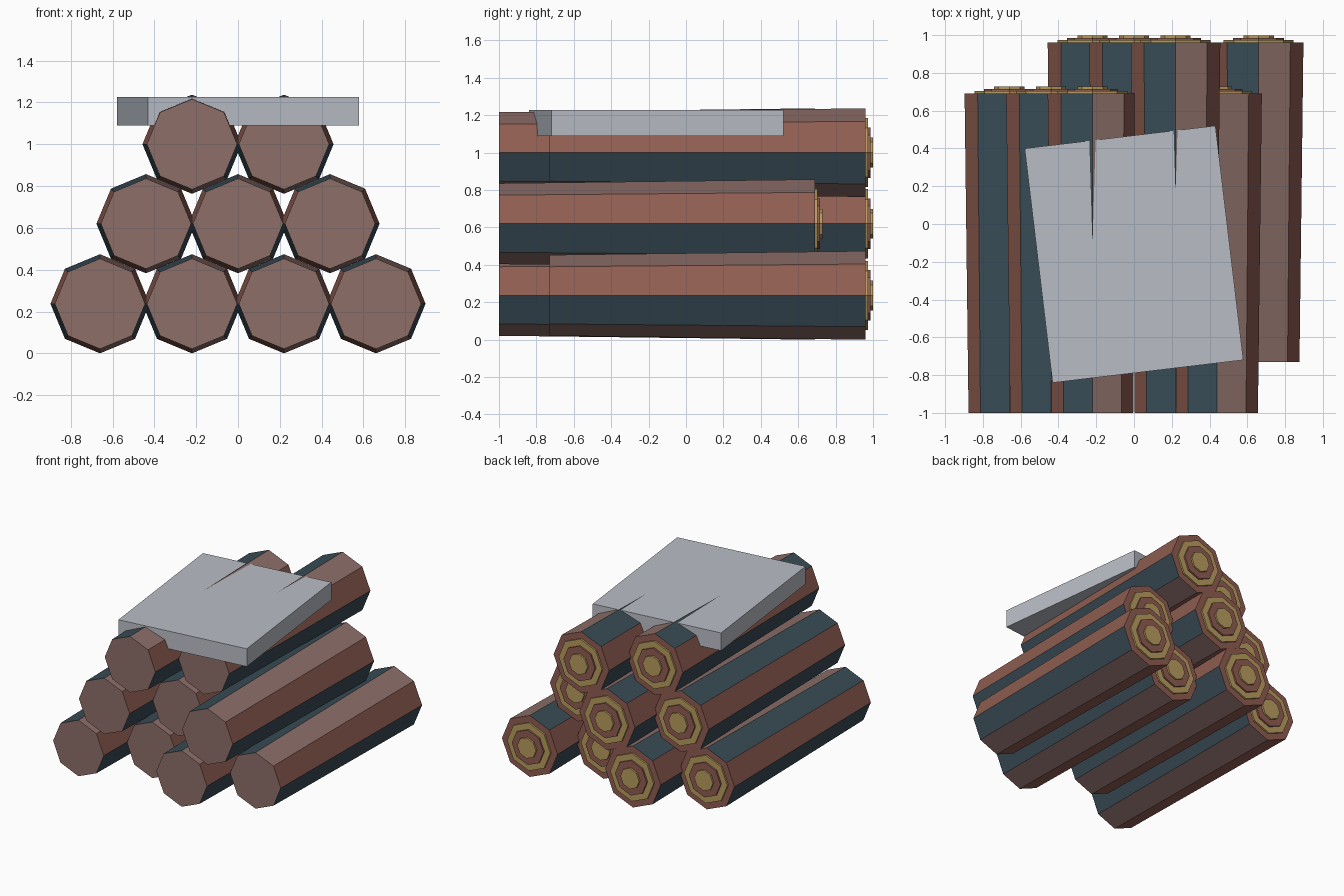
import bpy, bmesh
from math import sin, cos, pi, radians

cube = bpy.data.objects.get("Cube")
if cube:
    bpy.data.objects.remove(cube, do_unlink=True)


def make_material(name, rgb):
    """Flat material from 0-255 sRGB values."""
    lin = [((c / 255 + 0.055) / 1.055) ** 2.4 for c in rgb] + [1]
    mat = bpy.data.materials.new(name)
    mat.use_nodes = True
    mat.diffuse_color = lin
    mat.node_tree.nodes["Principled BSDF"].inputs["Base Color"].default_value = lin
    return mat


GREY_BROWN, RED_BROWN, TEAL, GOLD = range(4)
wood = [make_material("grey brown bark", (141, 111, 105)),
        make_material("red brown bark", (143, 93, 81)),
        make_material("dark teal bark", (57, 76, 86)),
        make_material("golden wood", (184, 156, 94))]
stone = make_material("grey slab", (185, 189, 197))

SIDES = 8
LENGTH = 1.69
FRONT_R, BACK_R = 0.216, 0.237
# Bark colour of each side, counter-clockwise from +x
BARK = [RED_BROWN, GREY_BROWN, TEAL, RED_BROWN,
        TEAL, RED_BROWN, GREY_BROWN, TEAL]
# Growth rings on the back end: radius, colour
RINGS = [(0.185, GOLD), (0.135, RED_BROWN), (0.08, GOLD)]
RING_STEP = 0.013


def add_prism(bm, y0, y1, r0, r1, side_colours, front, back):
    """Tapered octagonal prism along y with a colour per side."""
    def ring(y, r):
        return [bm.verts.new((r * cos(2 * pi * i / SIDES), y,
                              r * sin(2 * pi * i / SIDES))) for i in range(SIDES)]
    a, b = ring(y0, r0), ring(y1, r1)
    for i in range(SIDES):
        j = (i + 1) % SIDES
        bm.faces.new((a[i], b[i], b[j], a[j])).material_index = side_colours[i]
    bm.faces.new(a).material_index = front
    bm.faces.new(b[::-1]).material_index = back


def finish(bm, name, mats, location):
    bmesh.ops.recalc_face_normals(bm, faces=bm.faces)
    mesh = bpy.data.meshes.new(name)
    bm.to_mesh(mesh)
    bm.free()
    for m in mats:
        mesh.materials.append(m)
    obj = bpy.data.objects.new(name, mesh)
    obj.location = location
    bpy.context.collection.objects.link(obj)
    return obj


def make_log(name, x, y, z):
    bm = bmesh.new()
    add_prism(bm, 0, LENGTH, FRONT_R, BACK_R, BARK, GREY_BROWN, RED_BROWN)
    for k, (r, colour) in enumerate(RINGS):
        start = LENGTH + k * RING_STEP
        add_prism(bm, start, start + RING_STEP, r, r, [colour] * SIDES, colour, colour)
    finish(bm, name, wood, (x, y, z))


# Stacked logs, alternately pushed forward and back within each row
ROWS = [("bottom", 4, 0.237), ("middle", 3, 0.62), ("top", 2, 1.0)]
for row, count, z in ROWS:
    for i in range(count):
        x = (i - (count - 1) / 2) * 0.44
        make_log(f"{row}_log_{i + 1}", x, -0.73 if i % 2 else -1.0, z)

# Slab resting askew on the top logs
bm = bmesh.new()
bmesh.ops.create_cube(bm, size=1)
bmesh.ops.scale(bm, vec=(1.017, 1.249, 0.137), verts=bm.verts)
slab = finish(bm, "slab", [stone], (0, -0.16, 1.1585))
slab.rotation_euler.z = radians(6.8)
